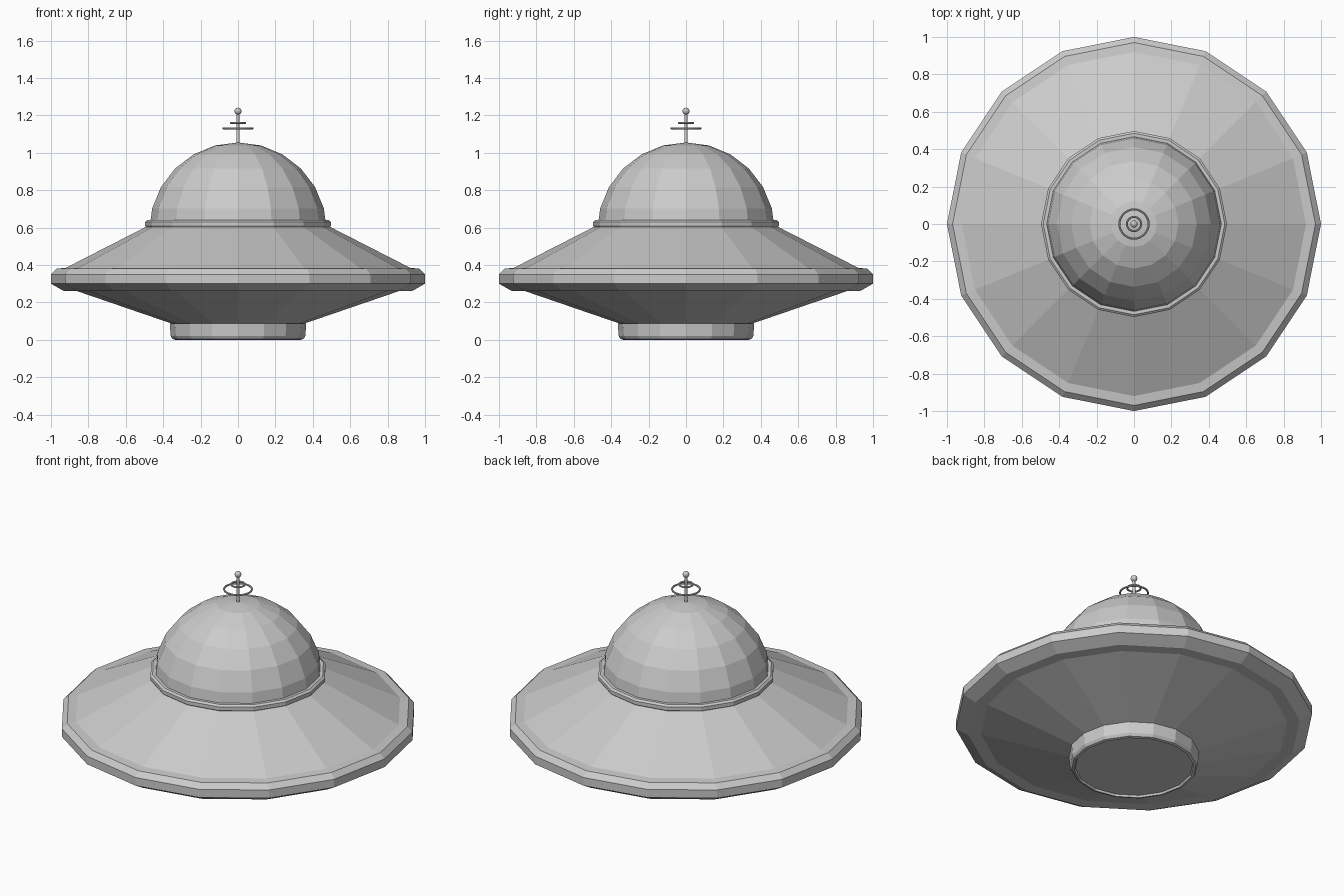
import bpy, bmesh, math

if "Cube" in bpy.data.objects:
    bpy.data.objects.remove(bpy.data.objects["Cube"])


def lathe(name, profile, sides=16, closed=False):
    """Revolve (radius, z) points, listed bottom to top on the outside, about z."""
    bm = bmesh.new()
    rings = []
    for r, z in profile:
        if r < 1e-6:
            rings.append([bm.verts.new((0, 0, z))] * sides)
        else:
            rings.append([bm.verts.new((r * math.cos(2 * math.pi * i / sides),
                                        r * math.sin(2 * math.pi * i / sides), z))
                          for i in range(sides)])
    pairs = list(zip(rings, rings[1:]))
    if closed:
        pairs.append((rings[-1], rings[0]))
    for a, b in pairs:
        for i in range(sides):
            j = (i + 1) % sides
            bm.faces.new(list(dict.fromkeys((a[i], a[j], b[j], b[i]))))
    bmesh.ops.recalc_face_normals(bm, faces=bm.faces)
    mesh = bpy.data.meshes.new(name)
    bm.to_mesh(mesh)
    bm.free()
    ob = bpy.data.objects.new(name, mesh)
    bpy.context.collection.objects.link(ob)
    return ob


def arc(radius, z, start, end, steps):
    """Circle points (distance from axis, z) between two elevations in degrees."""
    pts = []
    for k in range(steps + 1):
        a = math.radians(start + (end - start) * k / steps)
        pts.append((radius * math.cos(a), z + radius * math.sin(a)))
    return pts


# Saucer body with bevelled rim
lathe("saucer_hull", [
    (0.35, 0.085), (0.86, 0.26), (0.93, 0.26), (1.0, 0.30), (1.0, 0.35),
    (0.97, 0.38), (0.92, 0.385), (0.48, 0.61)])

# Base foot with a shallow recess underneath
lathe("base_foot", [
    (0, 0.012), (0.33, 0.012), (0.335, 0.0), (0.35, 0.004), (0.36, 0.02),
    (0.365, 0.088)])

# Collar around the dome
lathe("dome_collar", [
    (0.46, 0.60), (0.49, 0.60), (0.497, 0.61), (0.497, 0.63), (0.485, 0.64),
    (0.46, 0.64)], closed=True)

# Dome
lathe("dome", arc(0.475, 0.58, 0, 90, 6))

# Antenna mast, ball and hoops
lathe("antenna_mast", [(0, 1.04), (0.009, 1.04), (0.007, 1.21), (0, 1.21)], 12)
lathe("antenna_ball", arc(0.019, 1.222, -90, 90, 8), 16)
for name, radius, z in (("antenna_large_hoop", 0.078, 1.13),
                        ("antenna_small_hoop", 0.038, 1.16)):
    tube = [(radius + r, h) for r, h in arc(0.0055, z, 0, 315, 7)]
    lathe(name, tube, 32, closed=True)
